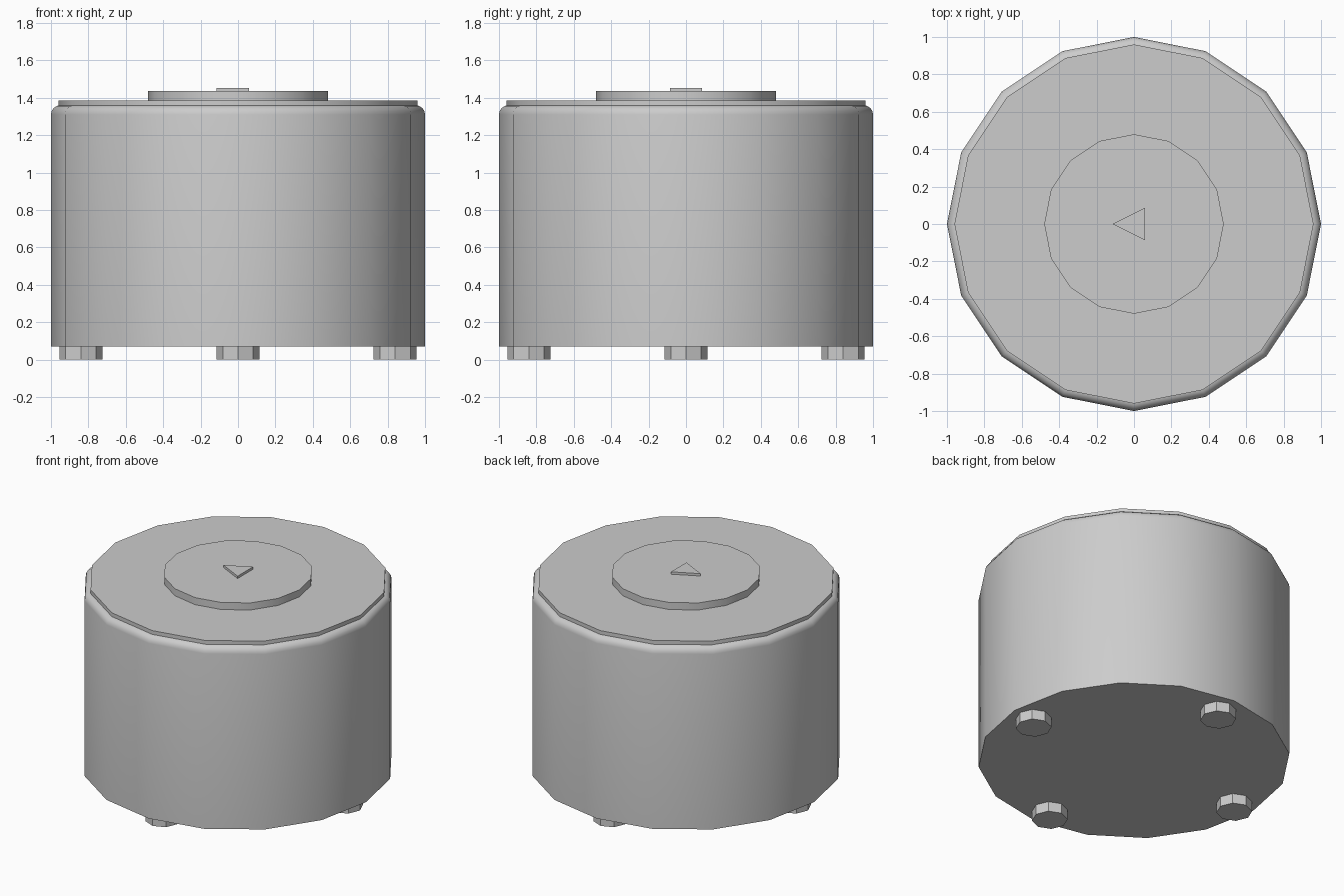
import bpy, bmesh, math

if "Cube" in bpy.data.objects:
    bpy.data.objects.remove(bpy.data.objects["Cube"])

grey = bpy.data.materials.new("light_grey")
grey.diffuse_color = (0.604, 0.604, 0.604, 1)
grey.use_nodes = True
grey.node_tree.nodes["Principled BSDF"].inputs["Base Color"].default_value = grey.diffuse_color


def lathe(name, profile, sides, centre=(0, 0), start=0.0):
    """Closed solid of revolution from (radius, z) points, bottom to top."""
    bm = bmesh.new()
    rings = []
    for r, z in profile:
        ring = []
        for i in range(sides):
            a = start + 2 * math.pi * i / sides
            ring.append(bm.verts.new((centre[0] + r * math.cos(a),
                                      centre[1] + r * math.sin(a), z)))
        rings.append(ring)
    for low, high in zip(rings, rings[1:]):
        for i in range(sides):
            j = (i + 1) % sides
            bm.faces.new((low[i], low[j], high[j], high[i]))
    bm.faces.new(rings[0][::-1])
    bm.faces.new(rings[-1])
    mesh = bpy.data.meshes.new(name)
    bm.to_mesh(mesh)
    bm.free()
    obj = bpy.data.objects.new(name, mesh)
    bpy.context.collection.objects.link(obj)
    mesh.materials.append(grey)
    bpy.ops.object.select_all(action='DESELECT')
    obj.select_set(True)
    bpy.context.view_layer.objects.active = obj
    bpy.ops.object.shade_smooth_by_angle(angle=math.radians(35))
    return obj


# Drum body with a rounded upper rim
R = 0.05
rim = [(1 - R + R * math.cos(t), 1.31 + R * math.sin(t))
       for t in (math.pi / 2 * k / 4 for k in range(5))]
lathe("body", [(1, 0.07)] + rim, 16)

# Thin lid, raised round button and triangular pointer
lathe("lid", [(0.96, 1.355), (0.96, 1.385)], 16)
lathe("button", [(0.48, 1.375), (0.48, 1.435)], 16)
lathe("pointer", [(0.115, 1.43), (0.115, 1.452)], 3, start=math.pi).scale.y = 0.87

# Four octagonal feet on the axes
for k, (x, y) in enumerate([(1, 0), (0, 1), (-1, 0), (0, -1)]):
    lathe(f"foot_{k + 1}", [(0.115, 0), (0.115, 0.08)], 8, (x * 0.84, y * 0.84))
